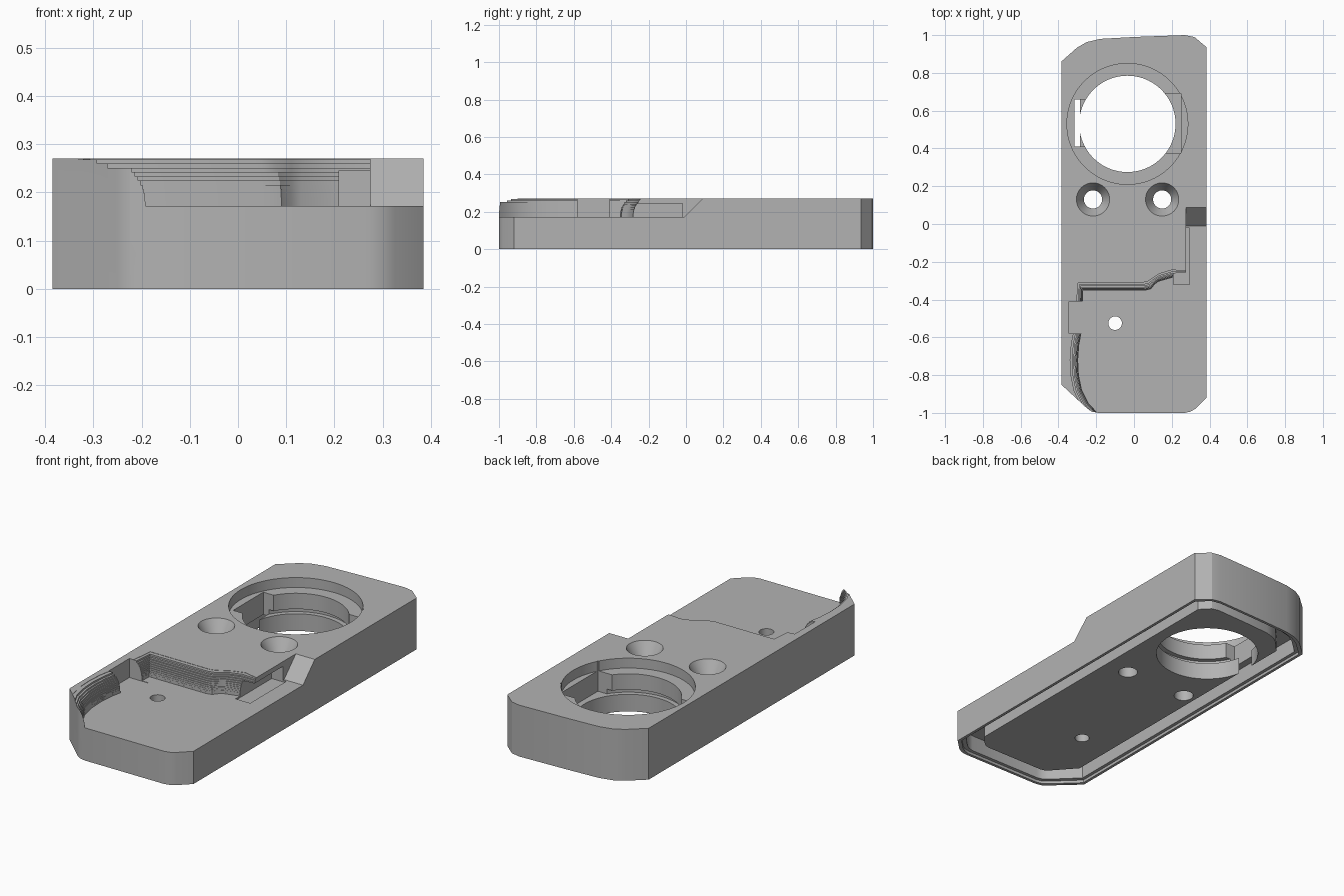
import bpy, bmesh, math
from mathutils import Matrix

cube = bpy.data.objects.get("Cube")
if cube:
    bpy.data.objects.remove(cube, do_unlink=True)

grey = bpy.data.materials.new("plain grey")
grey.use_nodes = True
grey.diffuse_color = (0.45, 0.45, 0.45, 1)
grey.node_tree.nodes["Principled BSDF"].inputs["Base Color"].default_value = grey.diffuse_color

TOP, DECK = 0.27, 0.172


def new_object(name, bm):
    bmesh.ops.recalc_face_normals(bm, faces=bm.faces)
    mesh = bpy.data.meshes.new(name)
    bm.to_mesh(mesh)
    bm.free()
    mesh.materials.append(grey)
    obj = bpy.data.objects.new(name, mesh)
    bpy.context.collection.objects.link(obj)
    return obj


def prism(name, outline, z0, z1):
    """Extrude a plan outline from z0 to z1."""
    bm = bmesh.new()
    face = bm.faces.new([bm.verts.new((x, y, z0)) for x, y in outline])
    out = bmesh.ops.extrude_face_region(bm, geom=[face])
    verts = [v for v in out["geom"] if isinstance(v, bmesh.types.BMVert)]
    bmesh.ops.translate(bm, vec=(0, 0, z1 - z0), verts=verts)
    return new_object(name, bm)


def box(name, x0, x1, y0, y1, z0, z1):
    return prism(name, [(x0, y0), (x1, y0), (x1, y1), (x0, y1)], z0, z1)


def cone(name, x, y, r0, r1, z0, z1, sides=64):
    bm = bmesh.new()
    bmesh.ops.create_cone(bm, cap_ends=True, segments=sides, radius1=r0, radius2=r1,
                          depth=z1 - z0, matrix=Matrix.Translation((x, y, (z0 + z1) / 2)))
    return new_object(name, bm)


def combine(body, tool, operation="DIFFERENCE"):
    mod = body.modifiers.new("combine", "BOOLEAN")
    mod.operation, mod.solver, mod.object = operation, "EXACT", tool
    bpy.context.view_layer.objects.active = body
    bpy.ops.object.modifier_apply(modifier=mod.name)
    bpy.data.objects.remove(tool, do_unlink=True)


# Main block with softened corners
outline = [(0.385, -0.92), (0.385, 0.935), (0.32, 0.99), (0.27, 1), (0, 0.99), (-0.18, 0.98),
           (-0.25, 0.963), (-0.3, 0.935), (-0.385, 0.86), (-0.385, -0.85), (-0.25, -0.975),
           (-0.225, -0.993), (-0.19, -1), (0.27, -1), (0.3, -0.993), (0.325, -0.978)]


def inset(d):
    return [(x * (0.385 - d) / 0.385, y * (1 - d)) for x, y in outline]


body = prism("housing_plate", outline, 0, TOP)

# Underside: stepped rim, channel and raised centre panel
combine(body, prism("rim_step", inset(0.015), -0.1, 0.015))
combine(body, prism("channel", inset(0.032), -0.1, 0.1))
combine(body, prism("centre_panel", inset(0.1), 0.02, 0.14), "UNION")

# Low deck, with walls that flare out upward in thin steps (x, y, flare x, flare y)
edge = [(0.275, -0.01, 0, 0), (0.275, -0.265, 0, 0.4), (0.2, -0.285, 0, 1), (0.13, -0.305, 0.1, 1),
        (0.11, -0.32, 0, 1), (0.09, -0.345, -0.4, 1), (0.06, -0.352, -0.4, 1),
        (-0.27, -0.352, -0.6, 1), (-0.275, -0.56, -1, 0), (-0.29, -0.64, -1, 0),
        (-0.296, -0.72, -1, 0), (-0.292, -0.8, -1, 0), (-0.275, -0.88, -1, -0.1),
        (-0.24, -0.95, -1, -0.2), (-0.19, -1.002, -1, 0)]
LAYERS, FLARE = 12, 0.075
for i in range(LAYERS):
    t = i / (LAYERS - 1) * 0.985
    d = FLARE * (1 - math.sqrt(1 - t * t))
    plan = [(x + u * d, y + v * d) for x, y, u, v in edge]
    plan += [(plan[-1][0], -1.2), (0.5, -1.2), (0.5, -0.01)]
    combine(body, prism("deck_step", plan, DECK + t * (TOP - DECK), 0.4))

# Ramp up from the deck on the left side
ramp = prism("ramp", [(-0.03, DECK), (-0.01, DECK), (0.11, DECK + 0.12), (-0.03, DECK + 0.12)],
             0.275, 0.5)
ramp.data.transform(Matrix(((0, 0, 1, 0), (1, 0, 0, 0), (0, 1, 0, 0), (0, 0, 0, 1))))
combine(body, ramp)

# Side pocket and undercut slot beside the deck
combine(body, box("side_pocket", -0.345, -0.235, -0.58, -0.41, DECK - 0.002, 0.4))
combine(body, box("undercut_slot", 0.21, 0.295, -0.32, -0.02, DECK - 0.008, 0.245))

# Large stepped bore with inner groove and two locking notches
cx, cy = -0.035, 0.53
combine(body, cone("counterbore", cx, cy, 0.32, 0.32, 0.218, 0.4, 96))
combine(body, cone("bore", cx, cy, 0.255, 0.255, -0.1, 0.4, 96))
combine(body, cone("bore_groove", cx, cy, 0.28, 0.28, 0.11, 0.135, 96))
combine(body, box("right_notch", -0.315, -0.1, 0.41, 0.66, 0.11, 0.3))
combine(body, box("left_notch", 0.05, 0.25, 0.375, 0.69, 0.11, 0.3))
combine(body, box("notch_slit", -0.315, -0.285, 0.41, 0.66, -0.1, 0.2))

# Countersunk screw holes and the small deck hole
for x in (-0.217, 0.149):
    combine(body, cone("screw_hole", x, 0.13, 0.048, 0.048, -0.1, 0.4, 48))
    combine(body, cone("countersink", x, 0.13, 0.048, 0.0885, 0.2, TOP + 0.001, 48))
combine(body, cone("deck_hole", -0.1, -0.525, 0.036, 0.036, -0.1, 0.4, 32))

# Smooth round walls, keep edges sharp
bpy.ops.object.select_all(action="DESELECT")
body.select_set(True)
bpy.context.view_layer.objects.active = body
bpy.ops.object.shade_smooth_by_angle(angle=math.radians(28))
